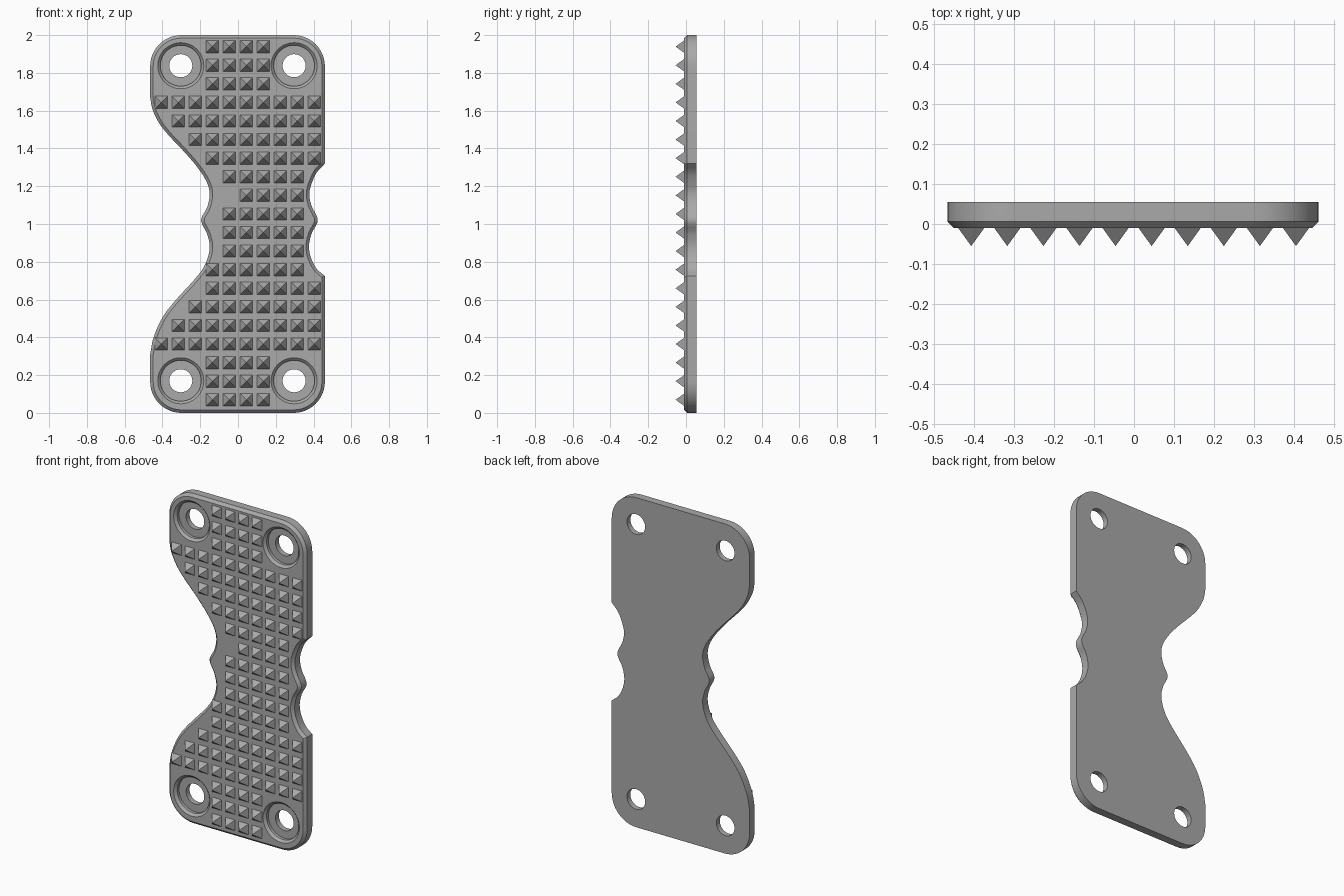
import bpy, bmesh, math
from mathutils import Vector, Matrix

if "Cube" in bpy.data.objects:
    bpy.data.objects.remove(bpy.data.objects["Cube"], do_unlink=True)

grey = bpy.data.materials.new("plain grey")
grey.use_nodes = True
colour = (0.4, 0.4, 0.4, 1)
grey.diffuse_color = colour
grey.node_tree.nodes["Principled BSDF"].inputs["Base Color"].default_value = colour

FRONT, BACK, CHAMFER = -0.01, 0.055, 0.016


def make_object(name, bm):
    bmesh.ops.recalc_face_normals(bm, faces=bm.faces)
    mesh = bpy.data.meshes.new(name)
    bm.to_mesh(mesh)
    bm.free()
    mesh.materials.append(grey)
    obj = bpy.data.objects.new(name, mesh)
    bpy.context.collection.objects.link(obj)
    return obj


def spline(points, steps=6):
    """Smooth path through the points."""
    pts = [Vector(p) for p in points]
    pts = [2 * pts[0] - pts[1]] + pts + [2 * pts[-1] - pts[-2]]
    path = []
    for a, b, c, d in zip(pts, pts[1:], pts[2:], pts[3:]):
        for i in range(steps):
            t = i / steps
            path.append(0.5 * (2 * b + (c - a) * t + (2 * a - 5 * b + 4 * c - d) * t * t
                               + (3 * b - a - 3 * c + d) * t ** 3))
    return path + [pts[-2]]


def corner(x, z, radius, start):
    """Quarter circle, counter-clockwise from the start angle."""
    angles = [math.radians(start + 90 * i / 12) for i in range(13)]
    return [Vector((x + radius * math.cos(a), z + radius * math.sin(a))) for a in angles]


def inset(loop, amount):
    """Mitred inward offset of a counter-clockwise loop."""
    result = []
    for i, p in enumerate(loop):
        d1 = (p - loop[i - 1]).normalized()
        d2 = (loop[(i + 1) % len(loop)] - p).normalized()
        n1, n2 = Vector((-d1.y, d1.x)), Vector((-d2.y, d2.x))
        result.append(p + (n1 + n2) * amount / (1 + n1.dot(n2)))
    return result


# Plate outline with wavy waists on both sides
left_waist = spline([(-.465, 1.67), (-.452, 1.605), (-.415, 1.53), (-.363, 1.465), (-.283, 1.38),
                     (-.215, 1.30), (-.167, 1.225), (-.15, 1.16), (-.163, 1.09), (-.195, 1.02),
                     (-.163, .945), (-.15, .87), (-.177, .78), (-.23, .707), (-.336, .59),
                     (-.40, .505), (-.447, .40), (-.465, .31)])
right_waist = spline([(.46, .725), (.415, .765), (.385, .825), (.376, .885), (.39, .95), (.422, 1.02),
                      (.39, 1.095), (.378, 1.15), (.385, 1.20), (.415, 1.27), (.46, 1.32)])
R = 0.165
outline = (corner(.46 - R, R, R, -90) + right_waist + corner(.46 - R, 2 - R, R, 0)
           + corner(-.465 + R, 2 - R, R, 90) + left_waist + corner(-.465 + R, R, R, 180))

# Plate body with a chamfered front edge
bm = bmesh.new()
layers = [(outline, BACK), (outline, FRONT + CHAMFER), (inset(outline, CHAMFER), FRONT)]
rings = [[bm.verts.new((p.x, y, p.y)) for p in loop] for loop, y in layers]
for lower, upper in zip(rings, rings[1:]):
    for i in range(len(lower)):
        j = (i + 1) % len(lower)
        bm.faces.new((lower[i], lower[j], upper[j], upper[i]))
bm.faces.new(rings[0])
bm.faces.new(rings[-1])
plate = make_object("plate", bm)

# Countersunk screw holes
HOLE = [(0.138, FRONT - 0.016), (0.108, FRONT + 0.014), (0.108, 0.022), (0.061, 0.022), (0.061, 0.1)]
SIDES = 48
bm = bmesh.new()
for x in (-0.303, 0.297):
    for z in (0.17, 1.838):
        rings = [[bm.verts.new((x + r * math.cos(math.tau * k / SIDES), y,
                                z + r * math.sin(math.tau * k / SIDES))) for k in range(SIDES)]
                 for r, y in HOLE]
        for lower, upper in zip(rings, rings[1:]):
            for i in range(SIDES):
                j = (i + 1) % SIDES
                bm.faces.new((lower[i], lower[j], upper[j], upper[i]))
        bm.faces.new(rings[0])
        bm.faces.new(rings[-1])
cutter = make_object("hole_cutter", bm)
cutter.hide_render = True
cut = plate.modifiers.new("screw holes", 'BOOLEAN')
cut.operation = 'DIFFERENCE'
cut.solver = 'EXACT'
cut.object = cutter
bpy.context.view_layer.objects.active = plate
plate.select_set(True)
bpy.ops.object.modifier_apply(modifier=cut.name)
bpy.data.objects.remove(cutter, do_unlink=True)
bpy.ops.object.shade_smooth_by_angle(angle=math.radians(25))

# Grip spikes: first and last column of each row, from the top down
ROWS = ["36", "36", "36", "09", "19", "29", "39", "48", "58", "48",
        "48", "48", "38", "39", "29", "19", "09", "36", "36", "36"]
bm = bmesh.new()
turn = Matrix.Rotation(math.radians(90), 4, 'X') @ Matrix.Rotation(math.radians(45), 4, 'Z')
for row, (first, last) in enumerate(ROWS):
    for col in range(int(first), int(last) + 1):
        place = Matrix.Translation((-0.406 + 0.09 * col, -0.0315, 1.939 - 0.0984 * row))
        bmesh.ops.create_cone(bm, cap_ends=True, segments=4, radius1=0.034 * math.sqrt(2),
                              radius2=0, depth=0.047, matrix=place @ turn)
make_object("grip_spikes", bm)
